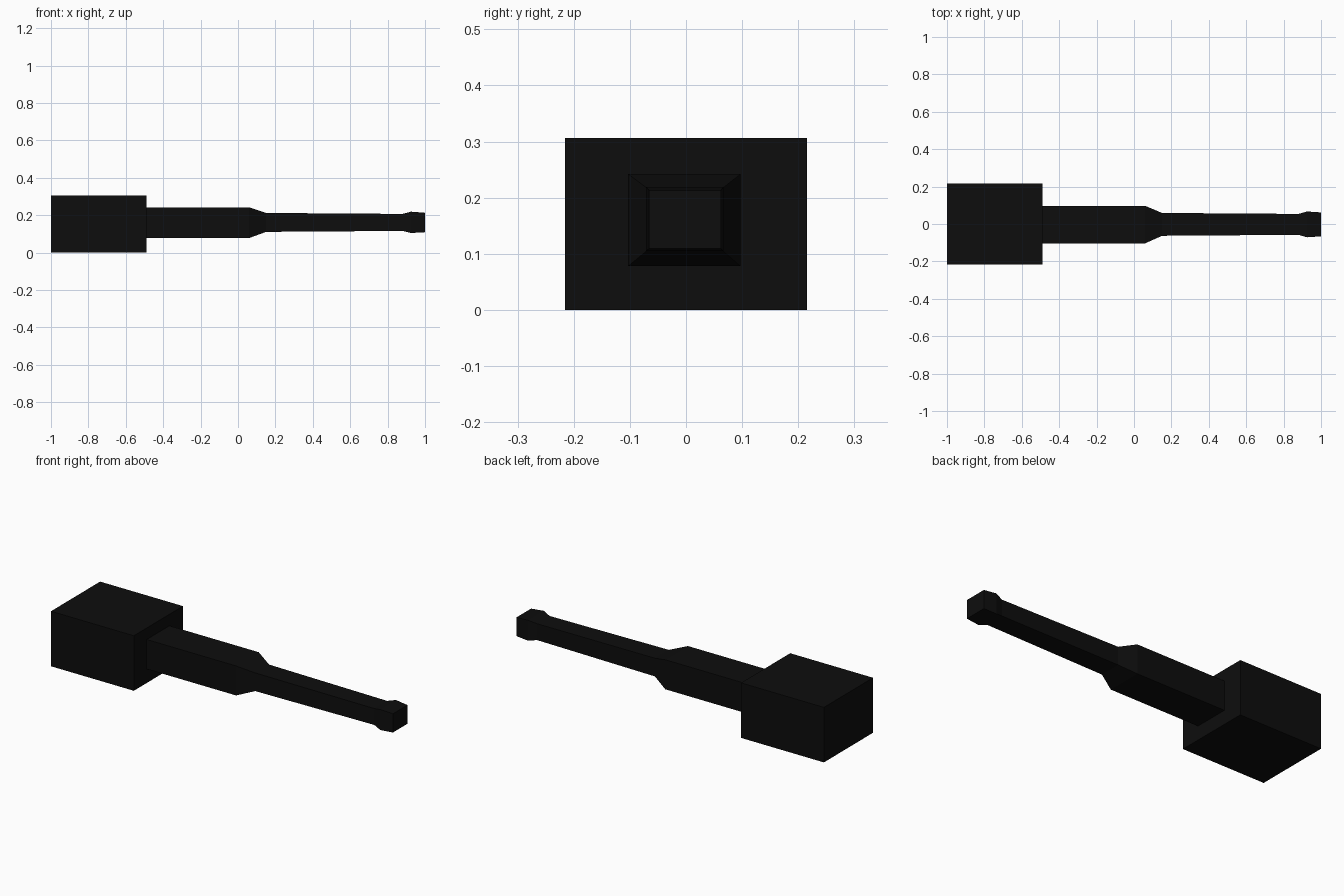
import bpy
import bmesh

cube = bpy.data.objects.get("Cube")
if cube:
    bpy.data.objects.remove(cube, do_unlink=True)

# One near-black paint
black = bpy.data.materials.new("matte_black")
black.use_nodes = True
colour = (0.004, 0.004, 0.004, 1)
black.diffuse_color = colour
black.node_tree.nodes["Principled BSDF"].inputs["Base Color"].default_value = colour


def loft(name, stations):
    """Rectangular sections along x: (x, half width, bottom, top, y centre)."""
    bm = bmesh.new()
    rings = []
    for x, w, lo, hi, c in stations:
        corners = ((c - w, lo), (c + w, lo), (c + w, hi), (c - w, hi))
        rings.append([bm.verts.new((x, y, z)) for y, z in corners])
    for a, b in zip(rings, rings[1:]):
        for i in range(4):
            j = (i + 1) % 4
            bm.faces.new((a[i], a[j], b[j], b[i]))
    bm.faces.new(rings[0])
    bm.faces.new(rings[-1])
    bmesh.ops.recalc_face_normals(bm, faces=bm.faces)
    mesh = bpy.data.meshes.new(name)
    bm.to_mesh(mesh)
    bm.free()
    mesh.materials.append(black)
    obj = bpy.data.objects.new(name, mesh)
    bpy.context.collection.objects.link(obj)
    return obj


# Rear housing block
loft("housing", [(-1, 0.216, 0, 0.306, 0), (-0.49, 0.216, 0, 0.306, 0)])

# Thick sleeve, tapered shoulder, slim barrel and flared muzzle
loft("barrel", [
    (-0.495, 0.1, 0.078, 0.242, -0.003),
    (0.06, 0.1, 0.078, 0.242, -0.003),
    (0.15, 0.061, 0.111, 0.212, -0.002),
    (0.88, 0.056, 0.116, 0.207, -0.002),
    (0.925, 0.069, 0.105, 0.219, -0.002),
    (1, 0.064, 0.109, 0.213, -0.002),
])
